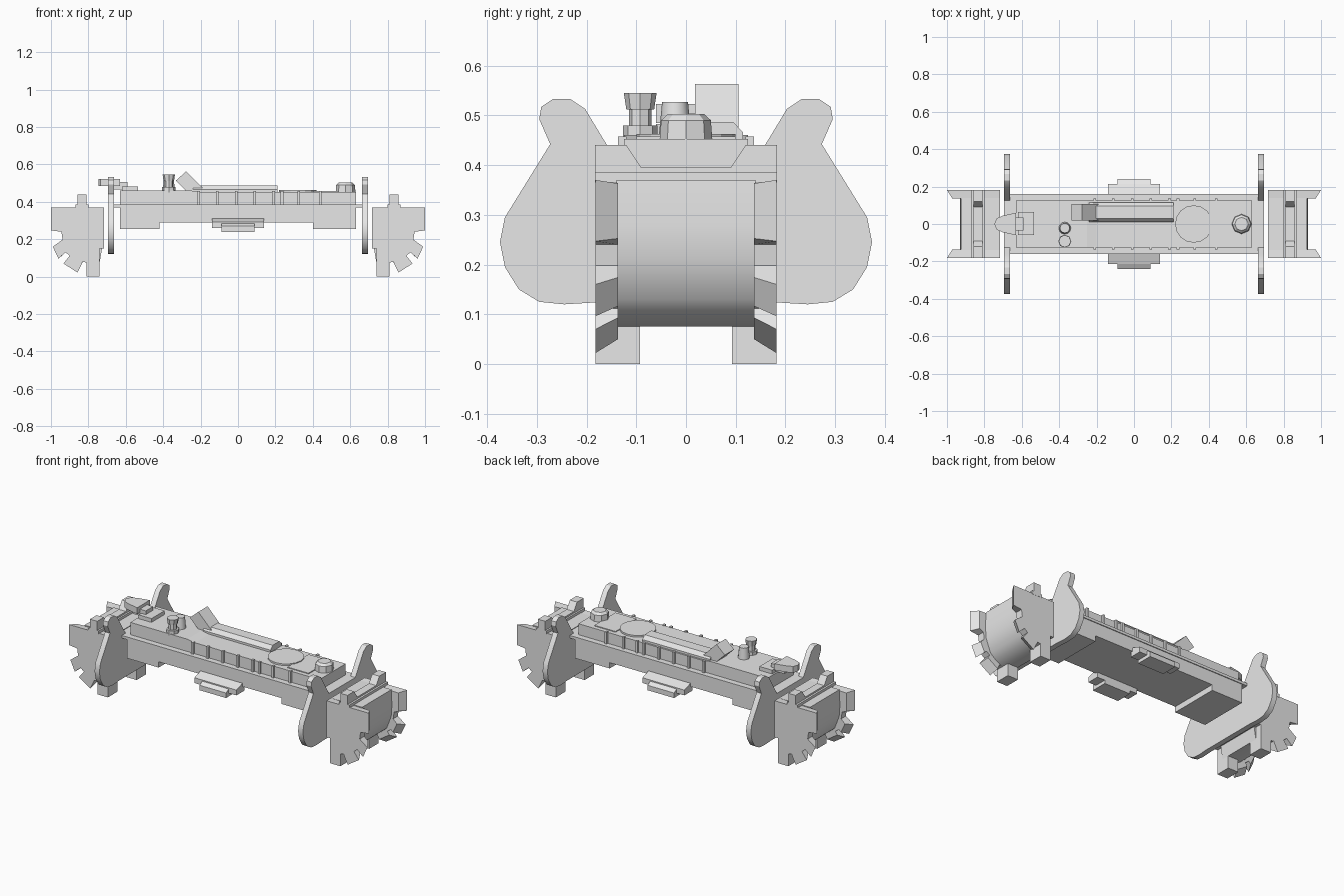
import bpy, bmesh, math
from mathutils import Vector

cube = bpy.data.objects.get("Cube")
if cube:
    bpy.data.objects.remove(cube, do_unlink=True)

grey = bpy.data.materials.new("plain_grey")
grey.use_nodes = True
grey.diffuse_color = (0.8, 0.8, 0.8, 1)
grey.node_tree.nodes["Principled BSDF"].inputs["Base Color"].default_value = (0.8, 0.8, 0.8, 1)


def finish(name, bm):
    bmesh.ops.recalc_face_normals(bm, faces=bm.faces)
    mesh = bpy.data.meshes.new(name)
    bm.to_mesh(mesh)
    bm.free()
    mesh.materials.append(grey)
    obj = bpy.data.objects.new(name, mesh)
    bpy.context.collection.objects.link(obj)
    return obj


def prism(name, pts, axis, a, b, shape_end=None):
    """Extrude a 2D outline along an axis from a to b; shape_end adjusts the outline at b."""
    def place(p, d):
        u, v = p
        return {"x": (d, u, v), "y": (u, d, v), "z": (u, v, d)}[axis]
    bm = bmesh.new()
    end = [shape_end(p) for p in pts] if shape_end else pts
    lo = [bm.verts.new(place(p, a)) for p in pts]
    hi = [bm.verts.new(place(p, b)) for p in end]
    bm.faces.new(lo)
    bm.faces.new(hi)
    for i in range(len(pts)):
        j = (i + 1) % len(pts)
        bm.faces.new((lo[i], lo[j], hi[j], hi[i]))
    return finish(name, bm)


def box(name, x0, x1, y0, y1, z0, z1):
    return prism(name, [(x0, y0), (x1, y0), (x1, y1), (x0, y1)], "z", z0, z1)


def drum(name, x, y, z0, z1, r0, r1, sides):
    bm = bmesh.new()
    bmesh.ops.create_cone(bm, cap_ends=True, segments=sides, radius1=r0, radius2=r1, depth=z1 - z0)
    bmesh.ops.translate(bm, verts=bm.verts, vec=(x, y, (z0 + z1) / 2))
    return finish(name, bm)


def flip(pts, s):
    return [(s * u, v) for u, v in pts]


# Hull and deck
hull = [(-.63, .255), (-.42, .255), (-.42, .29), (.4, .29), (.4, .255), (.63, .255), (.63, .37), (-.63, .37)]
prism("lower_hull", hull, "y", -.155, .155)
box("deck_plate", -.665, .665, -.16, .16, .37, .386)
prism("upper_hull", [(-.63, .386), (.63, .386), (.63, .452), (-.2, .452), (-.25, .46), (-.63, .46)],
      "y", -.125, .125)

# Side ribs
for s in (-1, 1):
    for x in (-.21, -.11, -.01, .09, .19, .235, .325, .44):
        box("side_rib", x - .007, x + .007, s * .12, s * .137, .386, .457)

# Stepped side pods, sloping down and outward
for s in (-1, 1):
    wide = [(.14, .31), (.16, .31), (.215, .292), (.215, .26), (.14, .26)]
    narrow = [(.14, .305), (.215, .285), (.24, .27), (.24, .24), (.14, .24)]
    prism("side_pod", flip(wide, s), "x", -.14, .14)
    prism("side_pod_core", flip(narrow, s), "x", -.088, .088)

# Hooked end plates
half_plate = [(.18, .124), (.245, .12), (.295, .125), (.336, .15), (.364, .195), (.374, .245),
              (.364, .295), (.273, .442), (.295, .492), (.291, .517), (.267, .533), (.233, .533),
              (.203, .513), (.16, .442), (.125, .386)]
plate = half_plate + flip(half_plate, -1)[::-1]
for s in (-1, 1):
    prism("end_plate", plate, "x", s * .662, s * .694)

# Half gears: smooth core, toothed rims, low teeth and notched top bar
core = [(.717, .37), (.925, .37), (.93, .28), (.925, .21), (.895, .13), (.86, .1), (.81, .075),
        (.74, .075), (.727, .15), (.717, .15)]
rim = [(.717, .37), (1, .37), (1, .247), (.944, .24), (.938, .198), (.99, .16), (.96, .096),
       (.922, .13), (.9, .112), (.933, .07), (.858, .022), (.83, .08), (.81, .075), (.81, 0),
       (.74, 0), (.74, .15), (.717, .15)]
bar = [(-.183, .365), (.183, .365), (.183, .44), (.12, .44), (.09, .395),
       (-.09, .395), (-.12, .44), (-.183, .44)]
hub = Vector((.72, .3))


def slant(p):
    """Pull tooth tips toward the hub on the inner side of the rim."""
    v = Vector(p) - hub
    if v.length > .265 and p[0] > .82:
        v *= .9
    return tuple(hub + v)


for s in (-1, 1):
    prism("gear_core", flip(core, s), "y", -.14, .14)
    for t in (-1, 1):
        prism("gear_rim", flip(rim, s), "y", t * .182, t * .137,
              lambda p, s=s: (s * slant((s * p[0], p[1]))[0], slant((s * p[0], p[1]))[1]))
        box("gear_foot", s * .74, s * .81, t * .092, t * .182, 0, .08)
    prism("gear_top_bar", bar, "x", s * .81, s * .858)
    box("gear_bar_base", s * .8, s * .87, -.183, .183, .365, .385)

# Long rounded housing with a tilted box at its end
arch = [(.01, .445), (.115, .445), (.115, .465), (.095, .487), (.03, .487), (.01, .465)]
prism("long_housing", arch, "x", -.24, .21)
prism("tilted_box", [(-.333, .513), (-.277, .563), (-.19, .475), (-.205, .45), (-.27, .45)], "y", .018, .106)

# Cap, stub and their bases
drum("cap_base", -.37, -.092, .45, .48, .035, .035, 8)
drum("cap_stem", -.37, -.092, .475, .515, .023, .023, 8)
drum("cap_head", -.37, -.092, .512, .545, .028, .033, 8)
drum("stub", -.37, -.022, .455, .527, .033, .026, 12)

# Nose mount over the left end
box("nose_base", -.62, -.535, -.06, .065, .455, .483)
prism("nose_mount", [(-.63, -.06), (-.63, .06), (-.7, .045), (-.735, .03), (-.747, 0),
                     (-.735, -.03), (-.7, -.045)], "z", .485, .523)
box("nose_link", -.68, -.59, -.035, .035, .465, .505)

# Round platform, panel and hatch on the right end
drum("round_platform", .32, 0, .45, .462, .1, .1, 16)
prism("rear_panel", [(.4, -.1), (.54, -.1), (.54, .1), (.4, .1)], "z", .45, .457)
drum("hatch", .575, 0, .45, .49, .053, .05, 8)
drum("hatch_top", .575, 0, .49, .503, .05, .036, 8)

# Smooth shading on curved parts, keeping sharp edges
bpy.ops.object.select_all(action="DESELECT")
for obj in bpy.context.scene.objects:
    if obj.type == "MESH" and obj.name.startswith(("gear_core", "end_plate", "stub")):
        obj.select_set(True)
        bpy.context.view_layer.objects.active = obj
bpy.ops.object.shade_smooth_by_angle(angle=math.radians(30))
